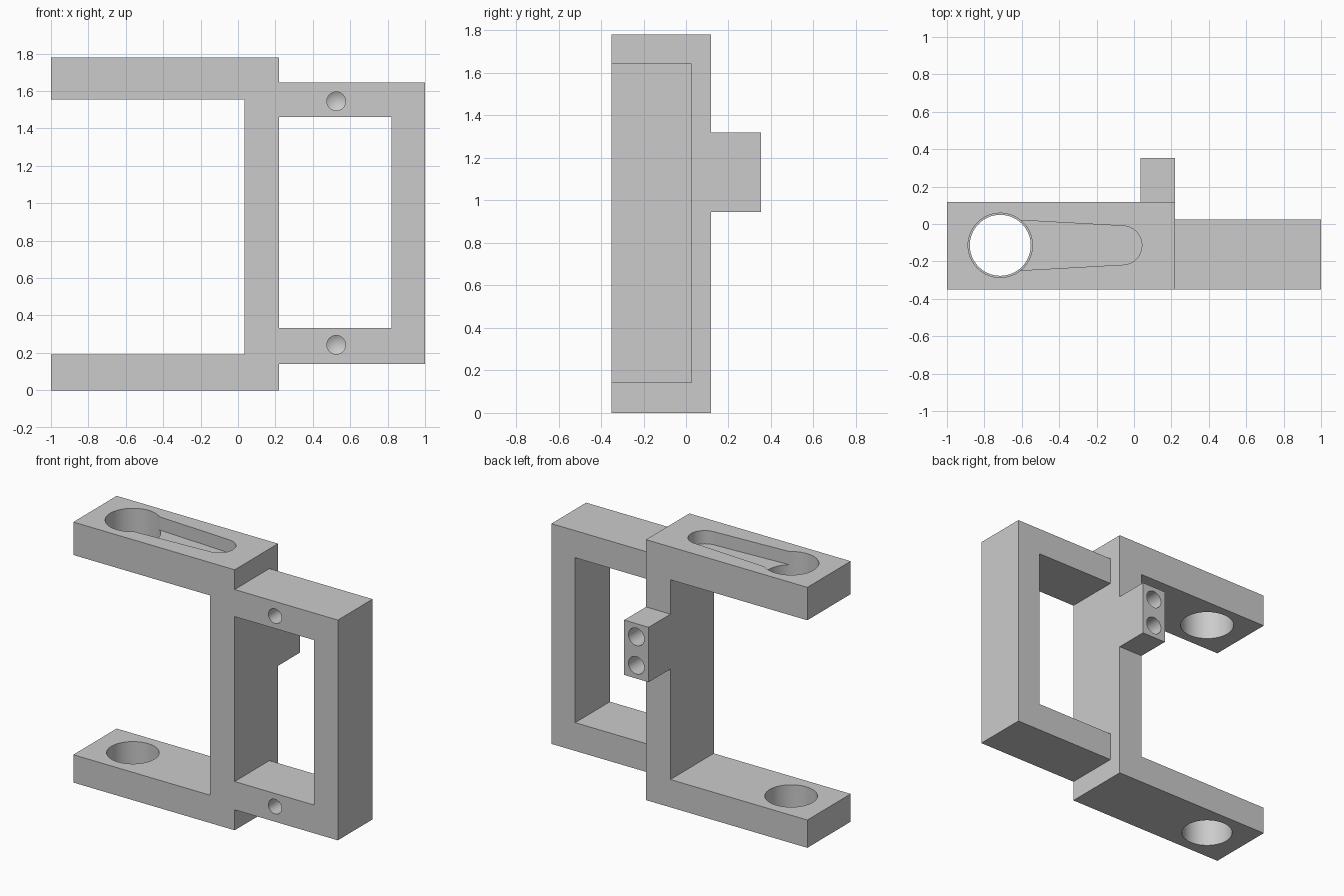
import bpy, bmesh, math
from mathutils import Matrix, Vector

if "Cube" in bpy.data.objects:
    bpy.data.objects.remove(bpy.data.objects["Cube"], do_unlink=True)

grey = bpy.data.materials.new("plain grey")
grey.use_nodes = True
colour = (0.6, 0.6, 0.6, 1)
grey.diffuse_color = colour
grey.node_tree.nodes["Principled BSDF"].inputs["Base Color"].default_value = colour

FRONT, BACK = -0.35, 0.118
BORE = Vector((-0.715, -0.114))


def finish(name, bm):
    bmesh.ops.recalc_face_normals(bm, faces=bm.faces)
    mesh = bpy.data.meshes.new(name)
    bm.to_mesh(mesh)
    bm.free()
    mesh.materials.append(grey)
    obj = bpy.data.objects.new(name, mesh)
    bpy.context.collection.objects.link(obj)
    return obj


def extrude(name, points, direction):
    """Solid made by sweeping a flat outline along a vector."""
    bm = bmesh.new()
    face = bm.faces.new([bm.verts.new(p) for p in points])
    swept = bmesh.ops.extrude_face_region(bm, geom=[face])["geom"]
    verts = [v for v in swept if isinstance(v, bmesh.types.BMVert)]
    bmesh.ops.translate(bm, verts=verts, vec=direction)
    return finish(name, bm)


def profile(name, outline, y0, y1):
    return extrude(name, [(x, y0, z) for x, z in outline], (0, y1 - y0, 0))


def bore(name, radius, z0, z1):
    ring = [math.tau * i / 64 for i in range(64)]
    pts = [(BORE.x + radius * math.cos(a), BORE.y + radius * math.sin(a), z0) for a in ring]
    return extrude(name, pts, (0, 0, z1 - z0))


def drill(name, x, y, z, radius, depth, sign):
    """Blind hole cutter with a conical tip, entering along sign * y."""
    bm = bmesh.new()
    rings = []
    for d in (-0.05, depth):
        rings.append([bm.verts.new((x + radius * math.cos(math.tau * i / 32), y + sign * d,
                                    z + radius * math.sin(math.tau * i / 32))) for i in range(32)])
    tip = bm.verts.new((x, y + sign * (depth + radius * 0.6), z))
    bm.faces.new(rings[0])
    for i in range(32):
        j = (i + 1) % 32
        bm.faces.new((rings[0][i], rings[0][j], rings[1][j], rings[1][i]))
        bm.faces.new((rings[1][i], rings[1][j], tip))
    return finish(name, bm)


def cut(obj, cutters):
    for cutter in cutters:
        mod = obj.modifiers.new(cutter.name, 'BOOLEAN')
        mod.operation = 'DIFFERENCE'
        mod.solver = 'EXACT'
        mod.object = cutter
        bpy.context.view_layer.objects.active = obj
        bpy.ops.object.modifier_apply(modifier=mod.name)
        bpy.data.objects.remove(cutter, do_unlink=True)
    bpy.ops.object.select_all(action='DESELECT')
    obj.select_set(True)
    bpy.context.view_layer.objects.active = obj
    bpy.ops.object.shade_smooth_by_angle(angle=math.radians(30))


# Post with upper and lower arms
arms = profile("post_and_arms", [(-1, 0), (0.22, 0), (0.22, 1.78), (-1, 1.78), (-1, 1.555),
                                 (0.035, 1.555), (0.035, 0.19), (-1, 0.19)], FRONT, BACK)

# Keyhole pocket in the upper arm, tapering to a round end
end_x, end_r = -0.062, 0.104
slot = [(BORE.x, BORE.y + 0.14, 1.69), (BORE.x, BORE.y - 0.14, 1.69)]
for i in range(25):
    a = -math.pi / 2 + math.pi * i / 24
    slot.append((end_x + end_r * math.cos(a), BORE.y + end_r * math.sin(a), 1.69))
cut(arms, [bore("upper_bore", 0.172, 1.4, 1.9),
           bore("lower_bore", 0.163, -0.1, 0.3),
           extrude("keyhole_slot", slot, (0, 0, 0.3))])

# Side handle frame with a front hole in each rail
handle = profile("handle_frame", [(0.22, 0.14), (1, 0.14), (1, 1.645), (0.22, 1.645), (0.22, 1.46),
                                  (0.82, 1.46), (0.82, 0.333), (0.22, 0.333)], FRONT, 0.025)
cut(handle, [drill("rail_hole", 0.525, FRONT, z, 0.05, 0.2, 1) for z in (0.243, 1.545)])

# Rear lug with two holes
lug = profile("rear_lug", [(0.035, 0.945), (0.22, 0.945), (0.22, 1.32), (0.035, 1.32)], BACK, 0.353)
cut(lug, [drill("lug_hole", 0.128, 0.353, z, 0.06, 0.18, -1) for z in (1.035, 1.23)])
